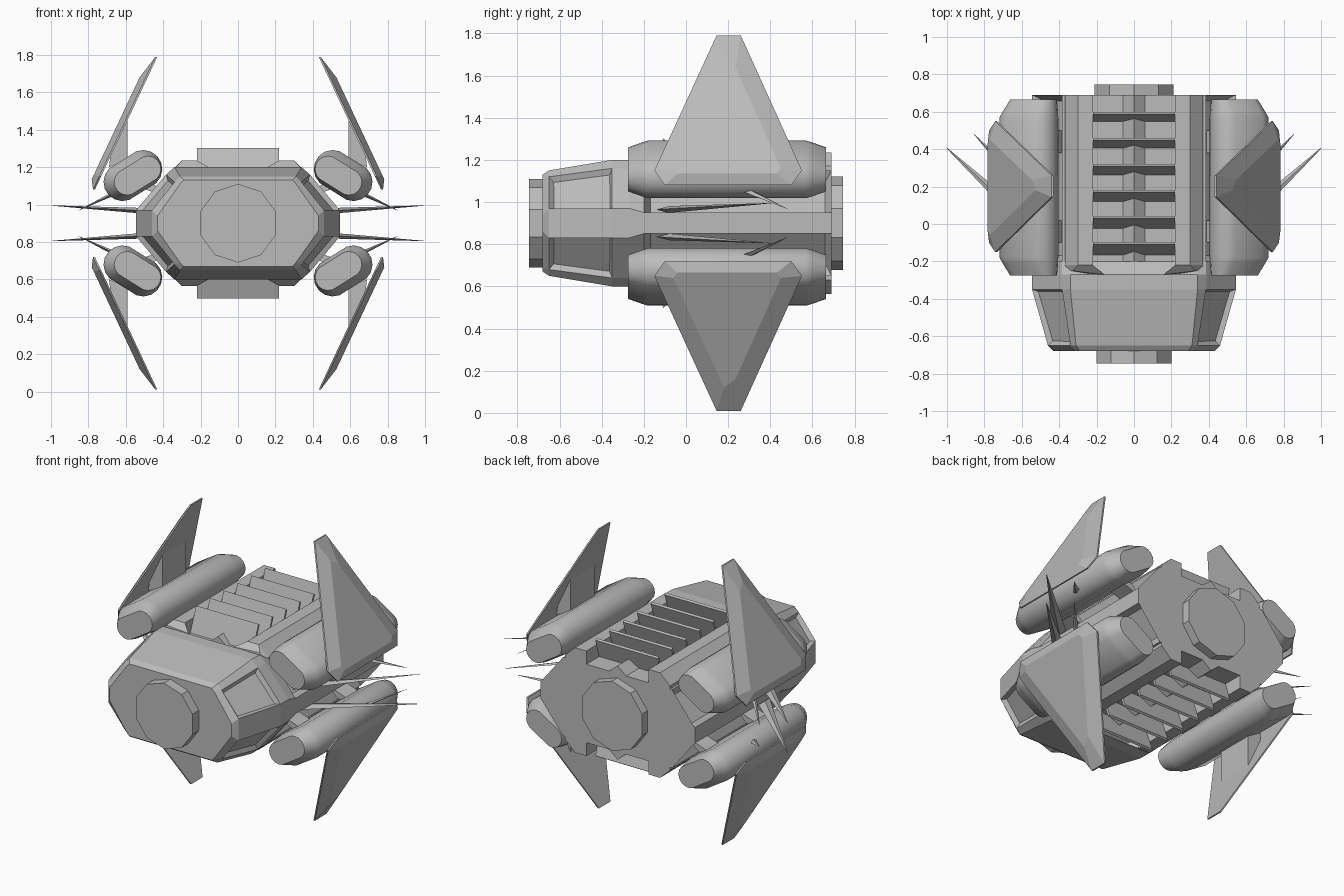
import bpy, bmesh, math
from mathutils import Vector

cube = bpy.data.objects.get("Cube")
if cube:
    bpy.data.objects.remove(cube, do_unlink=True)

MID = 0.9  # height of the horizontal symmetry plane

grey = bpy.data.materials.new("hull_grey")
grey.use_nodes = True
tone = (0.5, 0.5, 0.5, 1)
grey.diffuse_color = tone
grey.node_tree.nodes["Principled BSDF"].inputs["Base Color"].default_value = tone


def loft(name, rings, insets=(), mirror=(True, False, True), smooth=False):
    """Skin closed rings, cap them, drop faces on mirror planes, then mirror."""
    bm = bmesh.new()
    rows = [[bm.verts.new(p) for p in ring] for ring in rings]
    n = len(rows[0])
    skin = {}
    for r in range(len(rows) - 1):
        for i in range(n):
            j = (i + 1) % n
            skin[r, i] = bm.faces.new((rows[r][i], rows[r][j], rows[r + 1][j], rows[r + 1][i]))
    bm.faces.new(rows[0])
    bm.faces.new(rows[-1])
    bmesh.ops.recalc_face_normals(bm, faces=bm.faces)
    for key, width, depth in insets:
        bmesh.ops.inset_individual(bm, faces=[skin[key]], thickness=width, depth=-depth)
    hidden = [f for f in bm.faces if any(
        mirror[a] and all(abs(v.co[a]) < 1e-5 for v in f.verts) for a in (0, 2))]
    bmesh.ops.delete(bm, geom=hidden, context='FACES')
    mesh = bpy.data.meshes.new(name)
    bm.to_mesh(mesh)
    bm.free()
    mesh.materials.append(grey)
    ob = bpy.data.objects.new(name, mesh)
    ob.location.z = MID
    bpy.context.collection.objects.link(ob)
    if any(mirror):
        mod = ob.modifiers.new("mirror", 'MIRROR')
        mod.use_axis = mirror
        mod.merge_threshold = 0.0005
    if smooth:
        bpy.ops.object.select_all(action='DESELECT')
        ob.select_set(True)
        bpy.context.view_layer.objects.active = ob
        bpy.ops.object.shade_smooth_by_angle(angle=math.radians(30))
    return ob


def extrude_y(name, section, y0, y1):
    return loft(name, [[(x, y, z) for x, z in section] for y in (y0, y1)])


# Faceted main hull: y, top, top edge x, shoulder x and z, side x and z
stations = [
    (-0.68, 0.23, 0.29, 0.31, 0.21, 0.43, 0.04),
    (-0.65, 0.25, 0.31, 0.34, 0.22, 0.46, 0.07),
    (-0.35, 0.30, 0.34, 0.385, 0.26, 0.545, 0.07),
    (-0.27, 0.30, 0.34, 0.385, 0.26, 0.545, 0.07),
    (-0.20, 0.25, 0.34, 0.385, 0.25, 0.545, 0.05),
    (0.69, 0.25, 0.34, 0.385, 0.25, 0.545, 0.05),
]
hull_rings = [[(0, y, 0), (0, y, t), (a, y, t), (b, y, bz), (c, y, cz), (c, y, 0)]
              for y, t, a, b, bz, c, cz in stations]
loft("main_hull", hull_rings, insets=[((1, 3), 0.025, 0.025), ((4, 3), 0.045, 0.06)])

# Roof and belly rails with the ridge between them
extrude_y("deck_rail", [(0.22, 0.24), (0.22, 0.335), (0.30, 0.335), (0.37, 0.27), (0.37, 0.24)],
          -0.22, 0.69)
loft("rail_nose", [
    [(0.16, -0.28, 0.29), (0.16, -0.27, 0.302), (0.33, -0.25, 0.302), (0.35, -0.25, 0.26)],
    [(0.22, -0.22, 0.24), (0.22, -0.22, 0.335), (0.30, -0.22, 0.335), (0.37, -0.22, 0.27)]])
extrude_y("centre_ridge", [(0, 0.24), (0, 0.30), (0.06, 0.25), (0.06, 0.24)], -0.2, 0.69)

# Leaning vent slats, lower towards the rear
for k in range(6):
    y = -0.17 + 0.143 * k
    lean, top, thick = 0.062 - 0.004 * k, 0.402 - 0.005 * k, 0.012
    ring = [(y, 0.24), (y + lean, top), (y + lean + thick, top - 0.008), (y + thick, 0.24)]
    loft(f"vent_slat_{k + 1}", [[(x, py, pz) for py, pz in ring] for x in (0, 0.22)])

# Ten-sided discs on nose and tail
for name, radius, y0, y1 in (("nose_disc", 0.21, -0.745, -0.67), ("tail_disc", 0.222, 0.68, 0.745)):
    circle = [(radius * math.sin(math.tau * i / 10), radius * math.cos(math.tau * i / 10))
              for i in range(10)]
    loft(name, [[(x, y, z) for x, z in circle] for y in (y0, y1)],
         mirror=(False, False, False))


# Four stadium-section pods along the diagonals
def pod_ring(y, shift, radius, spread=0.065, tilt=math.radians(-32), sides=16):
    axis = Vector((math.cos(tilt), 0, math.sin(tilt)))
    ring = []
    for i in range(sides):
        a = math.tau * (i + 0.5) / sides
        side = 1 if math.cos(a) > 0 else -1
        ring.append(Vector((0.562 - shift, y, 0.255)) + axis * side * spread
                    + Vector((math.cos(a + tilt), 0, math.sin(a + tilt))) * radius)
    return ring


loft("engine_pod", [pod_ring(-0.275, 0.025, 0.07), pod_ring(-0.21, 0.008, 0.093),
                    pod_ring(-0.18, 0, 0.102), pod_ring(0.57, 0, 0.102),
                    pod_ring(0.60, 0.008, 0.093), pod_ring(0.665, 0.025, 0.07)], smooth=True)
for name, y0, y1 in (("front_pylon", -0.1, 0.02), ("rear_pylon", 0.38, 0.5)):
    extrude_y(name, [(0.38, 0.14), (0.42, 0.19), (0.53, 0.25), (0.55, 0.2)], y0, y1)


# Blade wings: flat inside, raised facet outside
def blade(outline, offset):
    return [(0.765 - 0.47 * (z - 0.18) + offset, y, z) for y, z in outline]


outline = [(0.145, 0.89), (0.26, 0.89), (0.55, 0.25), (0.50, 0.18), (-0.10, 0.18), (-0.15, 0.25)]
facet = [(0.18, 0.78), (0.235, 0.74), (0.45, 0.26), (0.43, 0.235), (-0.04, 0.235), (-0.06, 0.26)]
loft("blade_wing", [blade(outline, 0), blade(outline, 0.01), blade(facet, 0.043)])
loft("wing_rib", [[(0.59, y, 0.34), (0.59, y, 0.555), (0.68, y, 0.375), (0.69, y, 0.3)]
                  for y in (0.08, 0.32)])


# Swept spikes on hull and pods
def spike(name, root, size, tip):
    def ring(c, s):
        return [(c[0], c[1] + dy * s, c[2] + dz * s) for dy, dz in
                ((-size[0], 0), (0, size[1]), (size[0], 0), (0, -size[1]))]
    loft(name, [ring(root, 1), ring(tip, 0.05)])


spike("long_spike", (0.48, -0.08, 0.065), (0.06, 0.016), (1.0, 0.405, 0.095))
spike("short_spike", (0.63, 0.24, 0.175), (0.035, 0.014), (0.855, 0.48, 0.068))
